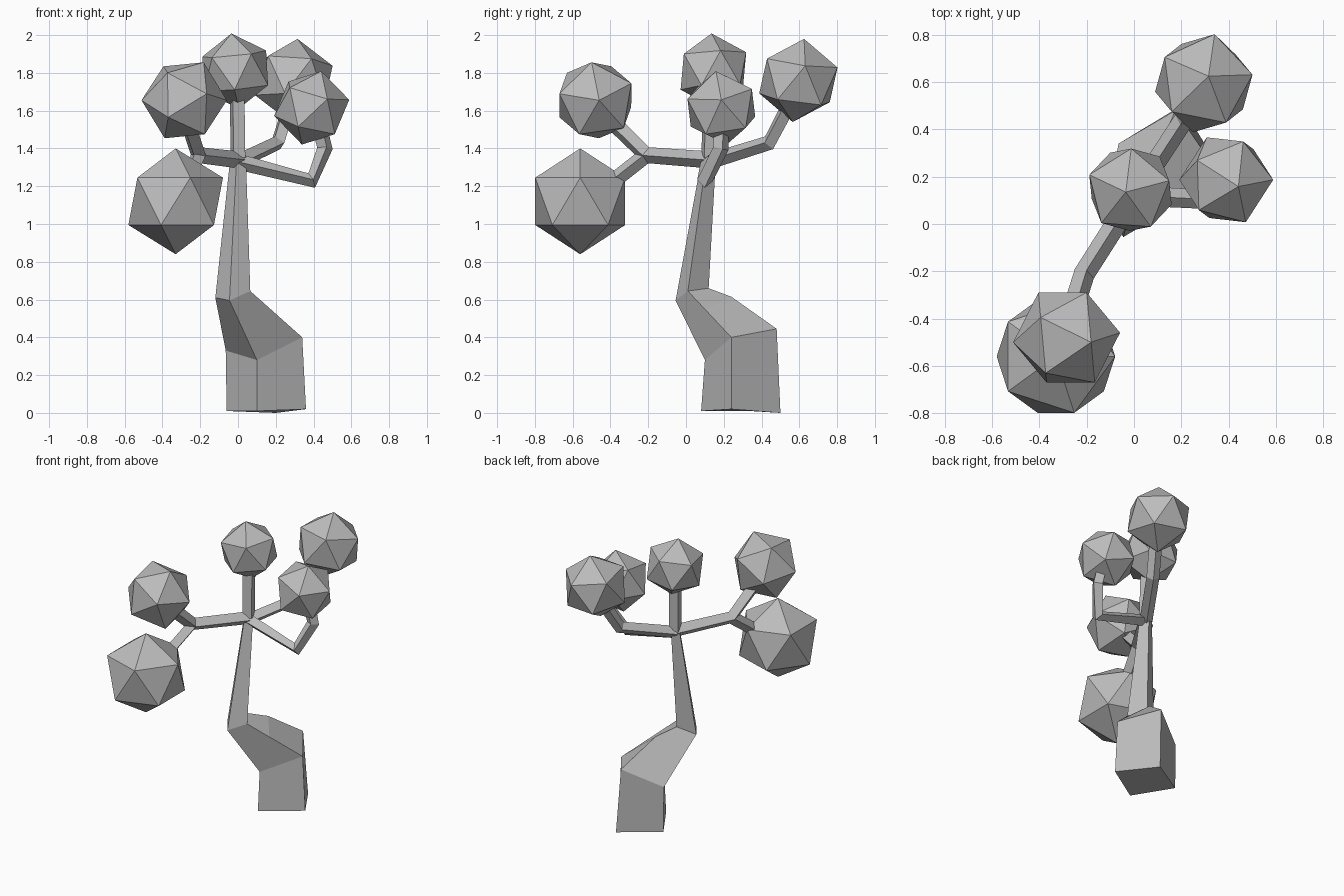
import bpy
import bmesh
from mathutils import Vector, Matrix

cube = bpy.data.objects.get("Cube")
if cube:
    bpy.data.objects.remove(cube, do_unlink=True)

grey = bpy.data.materials.new("plain_grey")
grey.use_nodes = True
grey.diffuse_color = (0.5, 0.5, 0.5, 1)
grey.node_tree.nodes["Principled BSDF"].inputs["Base Color"].default_value = (0.5, 0.5, 0.5, 1)


def add_object(name, bm):
    bmesh.ops.recalc_face_normals(bm, faces=bm.faces[:])
    mesh = bpy.data.meshes.new(name)
    bm.to_mesh(mesh)
    bm.free()
    mesh.materials.append(grey)
    obj = bpy.data.objects.new(name, mesh)
    bpy.context.collection.objects.link(obj)
    return obj


def loft(name, rings):
    """Join four-cornered rings into a closed limb."""
    bm = bmesh.new()
    loops = [[bm.verts.new(p) for p in ring] for ring in rings]
    for low, high in zip(loops, loops[1:]):
        for i in range(4):
            j = (i + 1) % 4
            bm.faces.new((low[i], low[j], high[j], high[i]))
    bm.faces.new(loops[0])
    bm.faces.new(loops[-1])
    return add_object(name, bm)


def branch(name, path, radius=0.042):
    """Square tube with mitred bends along a path."""
    points = [Vector(p) for p in path]
    rings = []
    side = None
    for i, p in enumerate(points):
        before = (p - points[i - 1]).normalized() if i else None
        after = (points[i + 1] - p).normalized() if i < len(points) - 1 else None
        along = ((before or after) + (after or before)).normalized()
        if side is None:
            guide = Vector((0, 0, 1)) if abs(along.z) < 0.9 else Vector((0.5, 0.85, 0))
            side = along.cross(guide)
        side = (side - along * side.dot(along)).normalized()
        up = side.cross(along)
        rings.append([p + d * radius for d in (side, up, -side, -up)])
    return loft(name, rings)


def leaf_ball(name, centre, radius, pole=(0, 0, 1), second=(1, 0, 0.5)):
    """Twenty-sided ball turned so two of its corners point as given."""
    z = Vector(pole).normalized()
    x = Vector(second)
    x = (x - z * x.dot(z)).normalized()
    turn = Matrix((x, z.cross(x), z)).transposed().to_4x4()
    bm = bmesh.new()
    bmesh.ops.create_icosphere(bm, subdivisions=1, radius=radius,
                               matrix=Matrix.Translation(centre) @ turn)
    return add_object(name, bm)


# Trunk: blocky base, bend towards the front, long taper
base = [(-0.06, 0.34, 0.01), (0.10, 0.08, 0.01), (0.36, 0.24, 0.02), (0.20, 0.50, 0.0)]
knee = [(-0.065, 0.34, 0.33), (0.10, 0.10, 0.28), (0.34, 0.24, 0.40), (0.175, 0.48, 0.445)]
waist = [(-0.12, 0.055, 0.61), (-0.045, -0.055, 0.595), (0.065, 0.01, 0.645), (-0.01, 0.12, 0.66)]
bend = [Vector(a).lerp(Vector(b), 0.6) for a, b in zip(knee, waist)]
bend[3] = Vector((0.07, 0.24, 0.615))
middle = sum((Vector(p) for p in waist), Vector()) / 4
fork = Vector((0.0, 0.12, 1.35))
top = [fork + (Vector(p) - middle) * 0.45 for p in waist]
loft("trunk", [base, knee, bend, waist, top])

# Branches
branch("top_branch", [fork, (-0.005, 0.13, 1.72)], 0.045)
branch("back_branch", [fork - Vector((0, 0, 0.02)), (0.21, 0.44, 1.43), (0.27, 0.54, 1.62)])
branch("left_branch", [fork - Vector((0, 0, 0.02)), (0.39, 0.10, 1.23), (0.46, 0.185, 1.40), (0.43, 0.185, 1.52)])
elbow = Vector((-0.21, -0.21, 1.365))
branch("front_branch", [fork - Vector((0, 0, 0.01)), elbow, (-0.27, -0.40, 1.55)], 0.045)
branch("lower_front_branch", [elbow, (-0.28, -0.42, 1.20)])

# Foliage
leaf_ball("top_leaves", (-0.015, 0.145, 1.81), 0.2, (-0.02, -0.01, 0.2), (0.17, 0.04, 0.1))
leaf_ball("back_leaves", (0.295, 0.595, 1.76), 0.223, (0.02, 0.03, 0.22), (0.045, 0.2, 0.08))
leaf_ball("left_leaves", (0.39, 0.187, 1.615), 0.203, (0.187, 0, 0.04), (0.03, -0.03, 0.2))
leaf_ball("front_leaves", (-0.285, -0.48, 1.655), 0.227, (0.22, 0.02, 0), (0.1, -0.02, 0.2))
leaf_ball("lower_leaves", (-0.33, -0.56, 1.12), 0.28)
